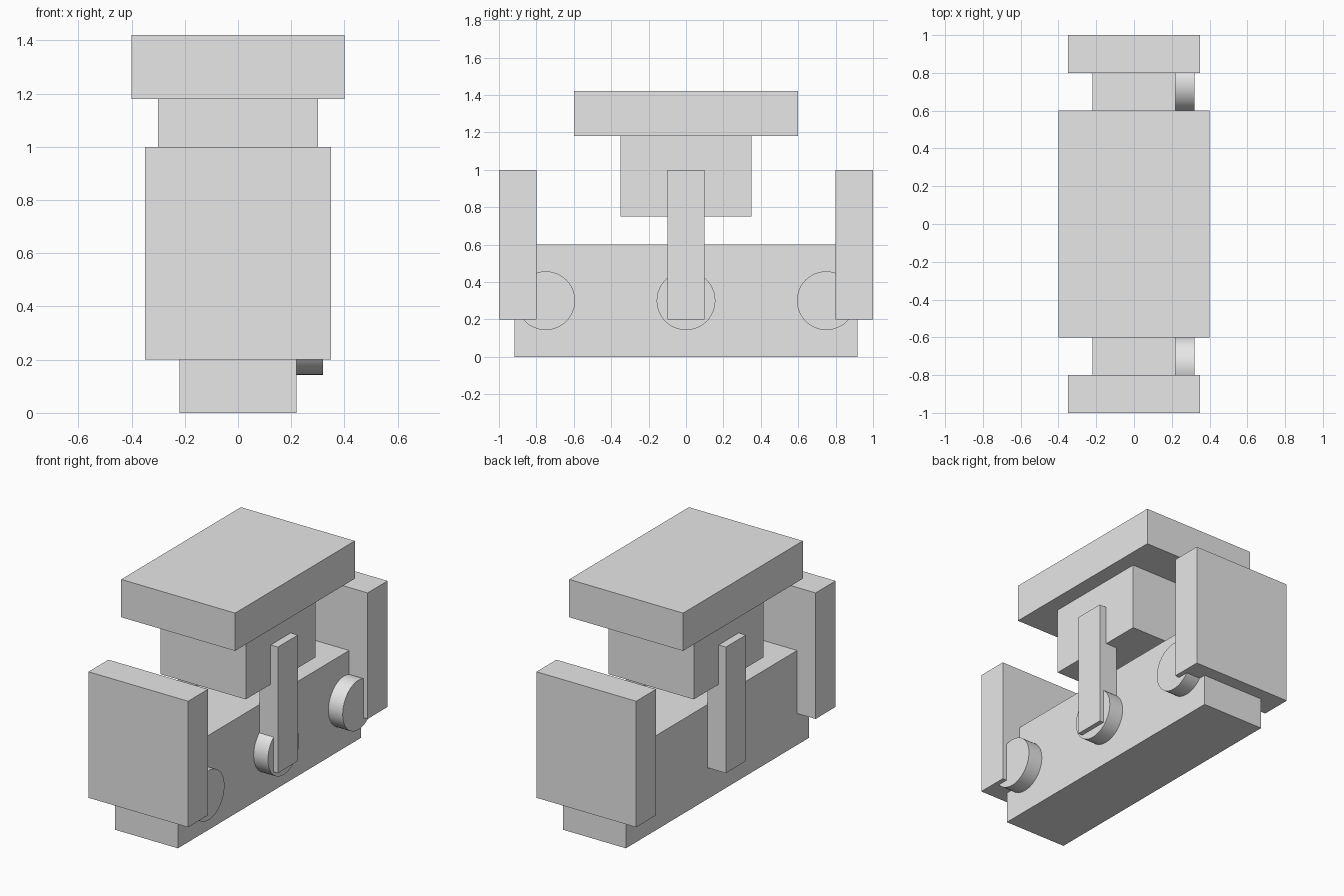
import bpy
import math

if "Cube" in bpy.data.objects:
    bpy.data.objects.remove(bpy.data.objects["Cube"], do_unlink=True)

grey = bpy.data.materials.new("light grey")
grey.use_nodes = True
grey.diffuse_color = (0.8, 0.8, 0.8, 1)
grey.node_tree.nodes["Principled BSDF"].inputs["Base Color"].default_value = (0.8, 0.8, 0.8, 1)


def finish(name):
    obj = bpy.context.object
    obj.name = name
    obj.data.materials.append(grey)
    return obj


def box(name, x, y, z):
    """Box spanning the given (low, high) range on each axis."""
    spans = (x, y, z)
    bpy.ops.mesh.primitive_cube_add(size=1, location=[(a + b) / 2 for a, b in spans])
    obj = finish(name)
    obj.scale = [b - a for a, b in spans]
    bpy.ops.object.transform_apply(location=False, rotation=False, scale=True)
    return obj


def wheel(name, y):
    """Disc standing out from the left side of the base."""
    bpy.ops.mesh.primitive_cylinder_add(vertices=48, radius=0.157, depth=0.1,
                                        location=(0.27, y, 0.3),
                                        rotation=(0, math.pi / 2, 0))
    finish(name)
    bpy.ops.object.shade_smooth_by_angle()


# Central stack
box("base", (-0.22, 0.22), (-0.917, 0.917), (0, 0.6))
box("seat_block", (-0.3, 0.3), (-0.35, 0.35), (0.75, 1.18))
box("top_slab", (-0.4, 0.4), (-0.6, 0.6), (1.18, 1.42))

# Upright panels at both ends
box("front_panel", (-0.35, 0.35), (-1, -0.8), (0.2, 1))
box("back_panel", (-0.35, 0.35), (0.8, 1), (0.2, 1))

# Posts joining the base and the seat block
box("left_post", (0.22, 0.35), (-0.1, 0.1), (0.2, 1))
box("right_post", (-0.35, -0.22), (-0.1, 0.1), (0.2, 1))

# Wheels on the left side only
for label, y in (("front", -0.75), ("middle", 0), ("back", 0.75)):
    wheel(label + "_wheel", y)
